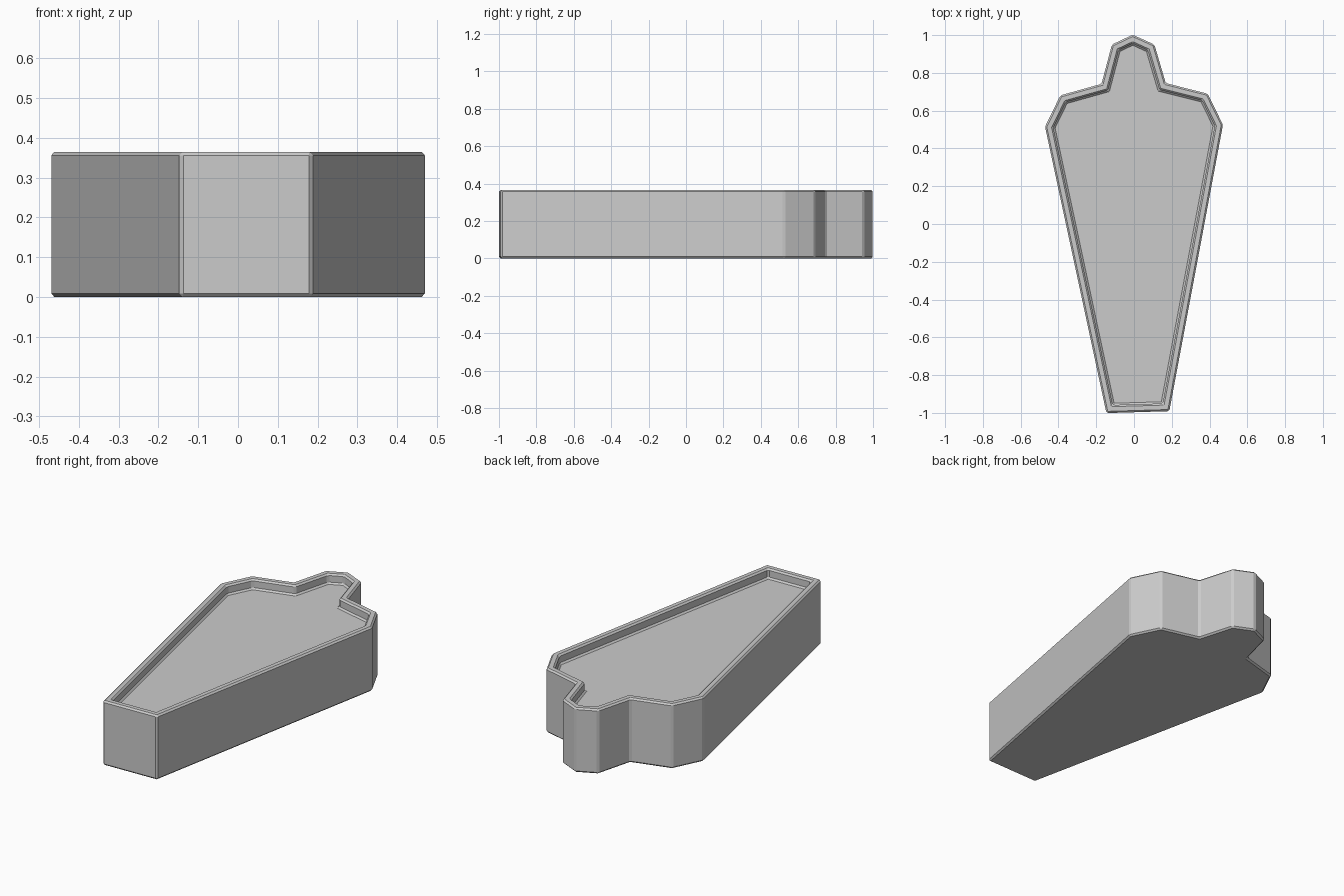
import bpy, bmesh
from mathutils import Vector

if "Cube" in bpy.data.objects:
    bpy.data.objects.remove(bpy.data.objects["Cube"])

HEIGHT, DEPTH, RIM, BEVEL = 0.365, 0.055, 0.042, 0.009

# Tray outline, clockwise from the pointed tip
outline = [Vector(p) for p in [
    (-0.007, 1.002), (0.108, 0.95), (0.168, 0.746), (0.39, 0.69),
    (0.471, 0.525), (0.187, -0.991), (-0.146, -1.001), (-0.471, 0.515),
    (-0.39, 0.681), (-0.172, 0.742), (-0.117, 0.95)]]


def inset(points, d):
    """Offset a clockwise outline inwards with mitred corners."""
    result = []
    for i, p in enumerate(points):
        a = (p - points[i - 1]).normalized()
        b = (points[(i + 1) % len(points)] - p).normalized()
        na, nb = Vector((a.y, -a.x)), Vector((b.y, -b.x))
        result.append(p + (na + nb) * (d / (1 + na.dot(nb))))
    return result


bm = bmesh.new()


def ring(points, z):
    return [bm.verts.new((p.x, p.y, z)) for p in points]


# Outer wall, flat rim, inner wall
inner = inset(outline, RIM)
rings = [ring(outline, 0), ring(outline, HEIGHT),
         ring(inner, HEIGHT), ring(inner, HEIGHT - DEPTH)]
for lo, hi in zip(rings, rings[1:]):
    for i in range(len(lo)):
        j = (i + 1) % len(lo)
        bm.faces.new((lo[i], lo[j], hi[j], hi[i]))

# Underside and recessed floor
bm.faces.new(rings[0])
bm.faces.new(rings[-1])
bmesh.ops.recalc_face_normals(bm, faces=bm.faces)

mesh = bpy.data.meshes.new("tapered_tray")
bm.to_mesh(mesh)
bm.free()
tray = bpy.data.objects.new("tapered_tray", mesh)
bpy.context.collection.objects.link(tray)

# Small single chamfer on every edge
bevel = tray.modifiers.new("edge_chamfer", "BEVEL")
bevel.width = BEVEL
bevel.segments = 1
bevel.limit_method = "ANGLE"
bevel.angle_limit = 0.3
